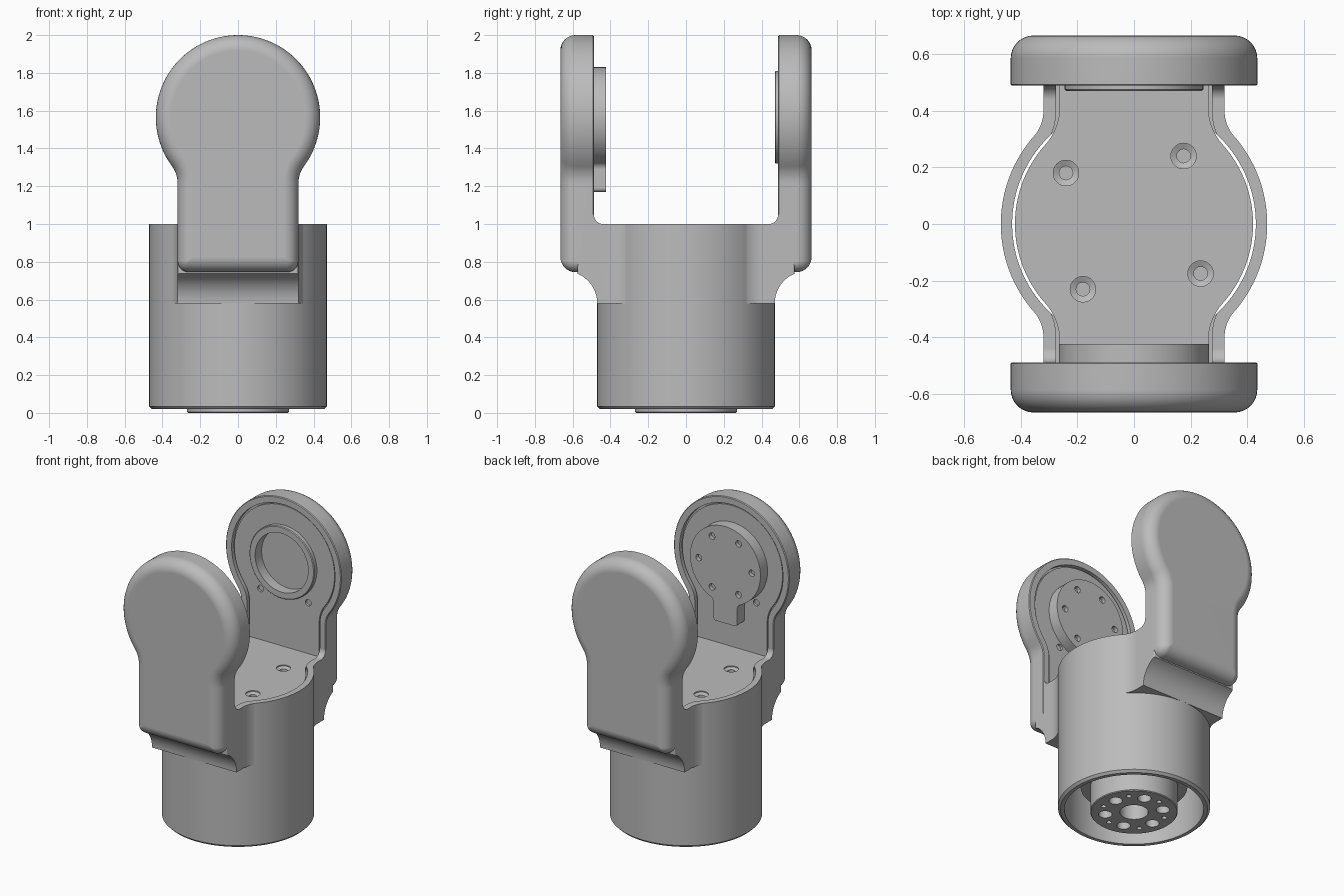
import bpy, bmesh
from math import sin, cos, pi, sqrt, atan2
from mathutils import Vector

if "Cube" in bpy.data.objects:
    bpy.data.objects.remove(bpy.data.objects["Cube"])

grey = bpy.data.materials.new("plain grey")
grey.use_nodes = True
grey.diffuse_color = (0.5, 0.5, 0.5, 1)
grey.node_tree.nodes["Principled BSDF"].inputs["Base Color"].default_value = (0.5, 0.5, 0.5, 1)

PIVOT = 1.565     # height of the arm centres
INNER = 0.488     # distance of the arm inner faces from the centre
OUTER = 0.665
COVER = 0.5       # distance of the cover plate faces


# ---- helpers ----
def arc(cx, cy, r, a, b, n):
    return [(cx + r * cos(a + (b - a) * i / n), cy + r * sin(a + (b - a) * i / n)) for i in range(n + 1)]


def keyhole(R, w, f, end, c=0.01, d=0.0):
    """Disc with a stem pointing down, filleted by f, inset by d."""
    h = sqrt((R + f) ** 2 - (w + f) ** 2)
    a = atan2(h, w + f)
    c = max(c - d, 0.004)
    half = arc(0, 0, R - d, pi / 2, -a, 48)
    half += arc(w + f, -h, f + d, pi - a, pi, 10)[1:]
    half += arc(w - d - c, d + c - end, c, 0, -pi / 2, 6)
    return half + [(-x, y) for x, y in half[:0:-1]]


def loft(name, rings):
    """Closed solid through rings of equal length."""
    bm = bmesh.new()
    loops = [[bm.verts.new(p) for p in ring] for ring in rings]
    n = len(loops[0])
    for lo, hi in zip(loops, loops[1:]):
        for i in range(n):
            bm.faces.new((lo[i], lo[(i + 1) % n], hi[(i + 1) % n], hi[i]))
    bm.faces.new(loops[0])
    bm.faces.new(loops[-1])
    bmesh.ops.recalc_face_normals(bm, faces=bm.faces)
    me = bpy.data.meshes.new(name)
    bm.to_mesh(me)
    bm.free()
    ob = bpy.data.objects.new(name, me)
    bpy.context.collection.objects.link(ob)
    return ob


def prism(name, pts, lo, hi, place):
    return loft(name, [[place(p, q, h) for p, q in pts] for h in (lo, hi)])


def lathe(name, steps, place, n=32):
    """Turned solid from (radius, height) steps."""
    return loft(name, [[place(p, q, h) for p, q in arc(0, 0, r, 0, 2 * pi, n)[:-1]] for r, h in steps])


def boolean(target, tool, operation="DIFFERENCE"):
    mod = target.modifiers.new("bool", "BOOLEAN")
    mod.object, mod.operation, mod.solver = tool, operation, "EXACT"
    graph = bpy.context.evaluated_depsgraph_get()
    mesh = bpy.data.meshes.new_from_object(target.evaluated_get(graph))
    target.modifiers.clear()
    target.data = mesh
    bpy.data.objects.remove(tool)


def upright(x=0, y=0):
    return lambda p, q, h: Vector((x + p, y + q, h))


def plan(s):
    return lambda p, q, h: Vector((p, -q * s, h))


def on_arm(s, x=0, z=PIVOT):
    return lambda p, q, h: Vector((x + p, s * h, z + q))


def side(s):
    return lambda p, q, h: Vector((h, s * p, q))


# ---- housing: barrel, two necks, two arms ----
housing = lathe("housing", [(0.455, 0.02), (0.47, 0.035), (0.47, 1.0)], upright(), 128)
neck_plan = [p for p in keyhole(0.469, 0.319, 0.15, 0.575) if p[1] < -0.25]
neck_side = [(0.2, 0.58)] + arc(0.64, 0.58, 0.17, pi, pi * 0.53, 12)
neck_side += [(0.625, 1.05)] + arc(0.438, 1.05, 0.05, 0, -pi / 2, 8) + [(0.2, 1.0)]
ROUND = 0.08
for s in (-1, 1):
    neck = prism("neck", neck_plan, 0.5, 1.2, plan(s))
    boolean(neck, prism("neck_side", neck_side, -0.6, 0.6, side(s)), "INTERSECT")
    boolean(housing, neck, "UNION")
    levels = [(0.005, INNER), (0, INNER + 0.005)]
    for i in range(9):
        t = pi / 2 * i / 8
        levels.append((ROUND * (1 - cos(t)), OUTER - ROUND + ROUND * sin(t)))
    place = on_arm(s)
    arm = loft("arm", [[place(p, q, u) for p, q in keyhole(0.435, 0.32, 0.15, 0.82, 0.06, d)]
                       for d, u in levels])
    boolean(housing, arm, "UNION")

# hollow barrel and recesses for the cover plates
boolean(housing, lathe("bore", [(0.43, -0.1), (0.43, 1.2)], upright(), 128))
for s in (-1, 1):
    recess = [p for p in keyhole(0.42, 0.275, 0.19, 0.515) if p[1] < -0.2]
    boolean(housing, prism("floor_recess", recess, 0.96, 1.1, plan(s)))
    boolean(housing, prism("arm_recess", keyhole(0.39, 0.275, 0.195, PIVOT - 0.96), 0.4, 0.515, on_arm(s)))
boolean(housing, lathe("bearing_pocket", [(0.2, 0.4), (0.2, 0.54)], on_arm(1), 64))

# ---- floor plate with countersunk holes ----
floor = prism("floor_plate", keyhole(0.42, 0.262, 0.2, 0.505), 0.93, 0.982, plan(1))
boolean(floor, prism("floor_half", keyhole(0.42, 0.262, 0.2, 0.505), 0.93, 0.982, plan(-1)), "UNION")
for x, y in ((-0.24, 0.18), (0.175, 0.24), (0.235, -0.175), (-0.18, -0.23)):
    boolean(floor, lathe("countersink", [(0.024, 0.945), (0.024, 0.965), (0.045, 0.975), (0.045, 1.0)],
                         upright(x, y)))

# ---- arm cover plates ----
covers = {}
for s, name in ((-1, "front_cover"), (1, "back_cover")):
    cover = prism(name, keyhole(0.378, 0.262, 0.207, PIVOT - 0.95), COVER, 0.52, on_arm(s))
    for x in (-0.18, 0.18):
        boolean(cover, lathe("screw_hole", [(0.022, 0.45), (0.022, 0.515)], on_arm(s, x, 1.33), 20))
    covers[s] = cover

# back bearing ring
boolean(covers[1], lathe("ring", [(0.24, 0.47), (0.245, 0.475), (0.245, 0.51)], on_arm(1), 64), "UNION")
boolean(covers[1], lathe("ring_hole", [(0.2, 0.4), (0.2, 0.6)], on_arm(1), 64))

# front drive plate with six screw holes and a tab
drive = prism("drive_plate", keyhole(0.265, 0.09, 0.04, 0.395, 0.02), 0.423, 0.51, on_arm(-1))
for i in range(6):
    a = i * pi / 3
    boolean(drive, lathe("screw_hole", [(0.022, 0.4), (0.022, 0.45)],
                         on_arm(-1, 0.2 * cos(a), PIVOT + 0.2 * sin(a)), 20))

# ---- motor hub inside the barrel ----
hub = lathe("motor_hub", [(0.265, 0.0), (0.27, 0.005), (0.27, 0.18), (0.33, 0.181), (0.33, 0.935)],
            upright(), 64)
boolean(hub, lathe("shaft_hole", [(0.088, -0.1), (0.088, 0.12)], upright(), 40))
for i in range(6):
    for r, dist, turn in ((0.042, 0.18, 0.19), (0.016, 0.2, 0.71)):
        a = turn + i * pi / 3
        boolean(hub, lathe("hub_hole", [(r, -0.1), (r, 0.06)], upright(dist * cos(a), dist * sin(a)), 24))

# ---- finish ----
for ob in (housing, floor, covers[-1], covers[1], drive, hub):
    ob.data.materials.clear()
    ob.data.materials.append(grey)
    bpy.ops.object.select_all(action="DESELECT")
    ob.select_set(True)
    bpy.context.view_layer.objects.active = ob
    bpy.ops.object.shade_smooth_by_angle(angle=0.5)
    weighted = ob.modifiers.new("weighted normals", "WEIGHTED_NORMAL")
    weighted.keep_sharp = True
